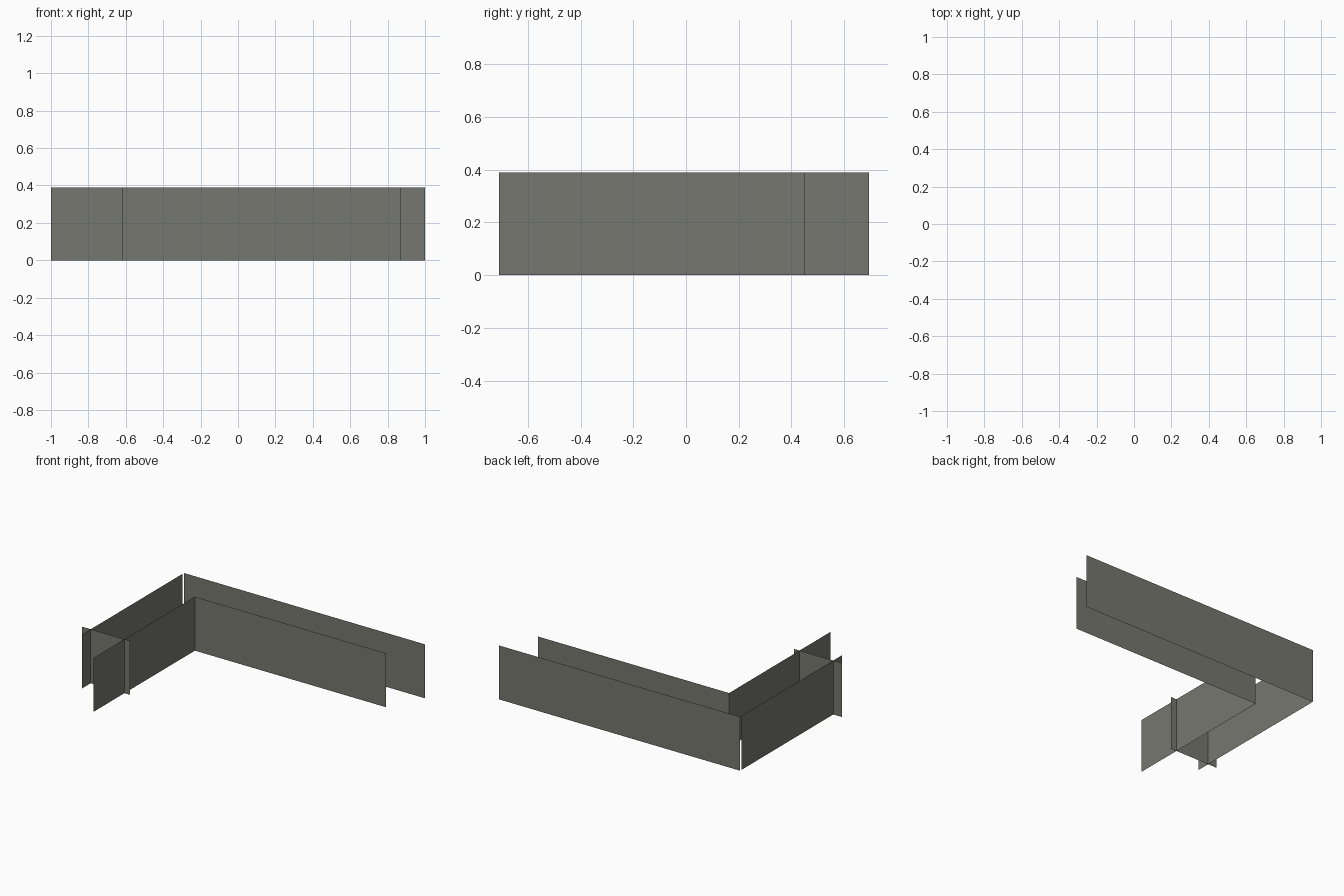
import bpy

if "Cube" in bpy.data.objects:
    bpy.data.objects.remove(bpy.data.objects["Cube"])

HEIGHT = 0.39

# One warm grey for every wall sheet
grey = bpy.data.materials.new("warm_grey")
grey.diffuse_color = (0.185, 0.185, 0.16, 1.0)
grey.use_nodes = True
grey.node_tree.nodes["Principled BSDF"].inputs["Base Color"].default_value = grey.diffuse_color


def wall(name, start, end):
    """Upright thin sheet between two floor points."""
    (x0, y0), (x1, y1) = start, end
    mesh = bpy.data.meshes.new(name)
    mesh.from_pydata(
        [(x0, y0, 0), (x1, y1, 0), (x1, y1, HEIGHT), (x0, y0, HEIGHT)],
        [], [(0, 1, 2, 3)])
    mesh.materials.append(grey)
    obj = bpy.data.objects.new(name, mesh)
    bpy.context.collection.objects.link(obj)
    return obj


# Outer L: back wall and left wall, with a slit at the corner
wall("outer_back_wall", (-0.93, 0.71), (1.0, 0.71))
wall("outer_left_wall", (-0.93, -0.455), (-0.93, 0.695))

# Inner L, parallel to the outer one
wall("inner_back_wall", (-0.66, 0.45), (0.87, 0.45))
wall("inner_left_wall", (-0.66, -0.71), (-0.66, 0.45))

# Short sheet crossing both left walls
wall("cross_wall", (-1.0, -0.355), (-0.615, -0.355))
